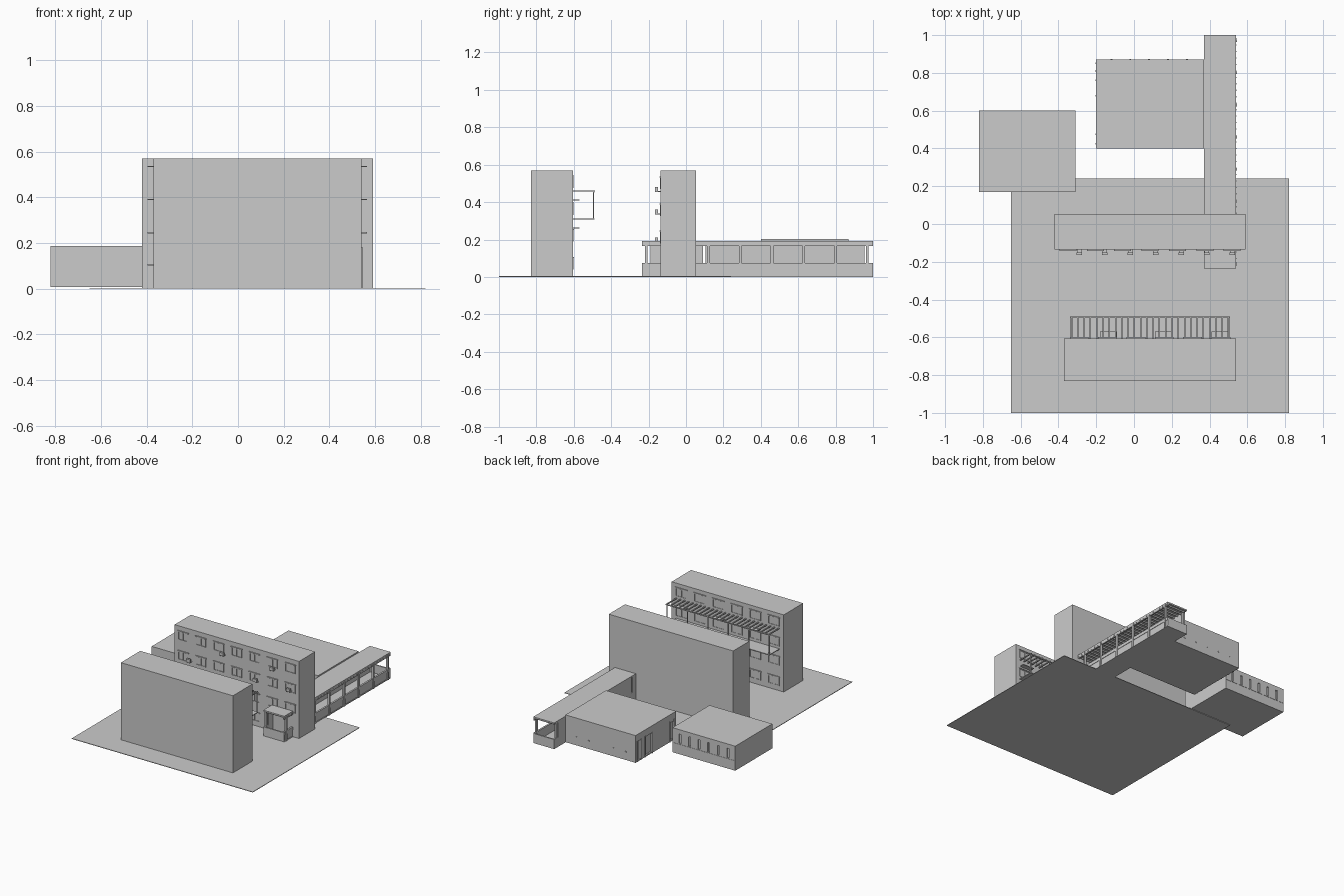
import bpy, bmesh
from mathutils import Vector

if "Cube" in bpy.data.objects:
    bpy.data.objects.remove(bpy.data.objects["Cube"])


def boxes(name, items):
    """One object made of boxes given as (x0, x1, y0, y1, z0, z1)."""
    bm = bmesh.new()
    for x0, x1, y0, y1, z0, z1 in items:
        v = bmesh.ops.create_cube(bm, size=1)['verts']
        bmesh.ops.scale(bm, vec=Vector((x1 - x0, y1 - y0, z1 - z0)), verts=v)
        bmesh.ops.translate(bm, vec=Vector(((x0 + x1) / 2, (y0 + y1) / 2, (z0 + z1) / 2)), verts=v)
    me = bpy.data.meshes.new(name)
    bm.to_mesh(me)
    bm.free()
    ob = bpy.data.objects.new(name, me)
    bpy.context.collection.objects.link(ob)
    return ob


def window(cx, w, z0, z1, y0, y1, t=0.004):
    """Frame bars of a window lying on a wall facing y."""
    a, b = cx - w / 2, cx + w / 2
    return [(a, b, y0, y1, z0, z0 + t), (a, b, y0, y1, z1 - t, z1),
            (a, a + t, y0, y1, z0 + t, z1 - t), (b - t, b, y0, y1, z0 + t, z1 - t),
            (cx - t / 2, cx + t / 2, y0, y1, z0 + t, z1 - t)]


# Ground slab and main masses
boxes("ground_slab", [(-0.65, 0.82, -1, 0.24, 0, 0.004)])
boxes("front_block", [(-0.37, 0.54, -0.83, -0.605, 0.003, 0.57)])
boxes("middle_block", [(-0.42, 0.59, -0.135, 0.053, 0.003, 0.57)])
boxes("rear_hall", [(-0.2, 0.37, 0.40, 0.87, 0.002, 0.202)])
boxes("side_hall", [(-0.82, -0.31, 0.17, 0.60, 0.007, 0.187)])

# Windows, lintels and entry hoods on the rear of the front block
frames, lintels = [], []
for z in (0.04, 0.19, 0.33, 0.475):
    for i in range(6):
        x = -0.29 + i * 0.15
        frames += window(x, 0.09, z, z + 0.06, -0.606, -0.602)
        lintels.append((x - 0.05, x + 0.05, -0.606, -0.599, z + 0.062, z + 0.067))
boxes("front_block_window_frames", frames)
boxes("front_block_lintels", lintels)
boxes("entry_hoods", [(x - 0.045, x + 0.045, -0.606, -0.57, z, z + 0.005)
                      for x in (-0.135, 0.155, 0.455) for z in (0.26, 0.408)])

# Balcony with posts and slatted pergola
boxes("balcony_slab", [(-0.335, 0.505, -0.606, -0.49, 0.306, 0.312)])
boxes("pergola_posts", [(x - 0.003, x + 0.003, -0.497, -0.491, 0.31, 0.457)
                        for x in [-0.33 + i * 0.166 for i in range(6)]])
boxes("pergola_beam", [(-0.338, 0.508, -0.496, -0.489, 0.452, 0.459)])
boxes("pergola_slats", [(x - 0.004, x + 0.004, -0.606, -0.487, 0.456, 0.463)
                        for x in [-0.33 + i * 0.0332 for i in range(26)]])

# Windows and cooling units on the front of the middle block
frames, lintels = [], []
for z in (0.04, 0.18, 0.325, 0.47):
    for i in range(7):
        x = -0.35 + i * 0.145
        if z < 0.1 and x > 0.32:
            continue
        frames += window(x, 0.08, z, z + 0.06, -0.139, -0.134)
        lintels.append((x - 0.045, x + 0.045, -0.142, -0.134, z + 0.062, z + 0.067))
boxes("middle_block_window_frames", frames)
boxes("middle_block_lintels", lintels)
units = [(-0.29, 0.35), (-0.155, 0.2), (-0.02, 0.47), (0.115, 0.2),
         (0.25, 0.35), (0.385, 0.47), (0.52, 0.35)]
boxes("cooling_units", [(x - 0.015, x + 0.015, -0.165, -0.15, z - 0.011, z + 0.011) for x, z in units])
boxes("unit_brackets", [(x + s - 0.002, x + s + 0.002, -0.165, -0.134, z - 0.015, z - 0.011)
                        for x, z in units for s in (-0.011, 0.011)])

# Covered walkway running through the middle block
X0, X1, Y0, Y1 = 0.37, 0.54, -0.235, 1.0
boxes("walkway_floor", [(X0, X1, Y0, Y1, 0, 0.008)])
boxes("walkway_roof", [(X0, X1, Y0, Y1, 0.181, 0.192)])
boxes("walkway_parapet", [(X1 - 0.012, X1 - 0.003, Y0, Y1, 0.008, 0.055),
                          (X0, X1 - 0.012, Y1 - 0.01, Y1, 0.008, 0.07),
                          (X0, X1 - 0.012, Y0, Y0 + 0.01, 0.008, 0.07),
                          (X0, X0 + 0.01, Y0 + 0.01, Y1 - 0.01, 0.008, 0.07)])
boxes("walkway_parapet_cap", [(X1 - 0.013, X1, Y0, Y1, 0.052, 0.075)])
boxes("walkway_inner_wall", [(X0, X0 + 0.01, -0.19, 0.09, 0.07, 0.181),
                             (X0, X0 + 0.01, 0.105, 0.955, 0.07, 0.181)])
cols = [-0.212] + [0.12 + 0.17 * i for i in range(6)]
boxes("walkway_columns", [(X1 - 0.012, X1 + 0.004, y - 0.007, y + 0.007, 0, 0.182) for y in cols]
      + [(X0, X0 + 0.012, y - 0.007, y + 0.007, 0.07, 0.182) for y in (cols[0], cols[-1])])
n = 36
boxes("walkway_joists", [(X0 + 0.01, X1 + 0.003, y - 0.003, y + 0.003, 0.171, 0.181)
                         for y in [Y0 + 0.018 + i * (Y1 - Y0 - 0.036) / (n - 1) for i in range(n)]])
boxes("walkway_edge_beam", [(X1 - 0.01, X1, Y0, Y1, 0.166, 0.182)])

# Openings and trims cut into the two low halls
def cut(target, name, items):
    cutter = boxes(name, items)
    m = bpy.data.objects[target].modifiers.new("openings", 'BOOLEAN')
    m.object, m.solver = cutter, 'EXACT'
    cutter.hide_render = True
    cutter.hide_set(True)


slits = [-0.76 + i * 0.078 for i in range(6)]
cut("side_hall", "side_hall_slit_cutter", [(x - 0.008, x + 0.008, 0.592, 0.62, 0.085, 0.155) for x in slits])
boxes("side_hall_sill_band", [(-0.82, -0.31, 0.599, 0.602, 0.076, 0.08)])
cut("rear_hall", "rear_hall_door_cutter", [(-0.22, -0.19, y - w, y + w, 0.012, z)
                                           for y, w, z in ((0.45, 0.02, 0.14), (0.72, 0.035, 0.15), (0.83, 0.015, 0.15))])
boxes("rear_hall_door_frames", [(-0.204, -0.198, y - 0.004, y + 0.004, 0.002, 0.155)
                                for y in (0.425, 0.475, 0.68, 0.76, 0.81, 0.85)])
boxes("rear_hall_wall_vents", [(x - 0.005, x + 0.005, 0.869, 0.873, 0.06, 0.066)
                               for x in [-0.12 + i * 0.1 for i in range(5)]])
